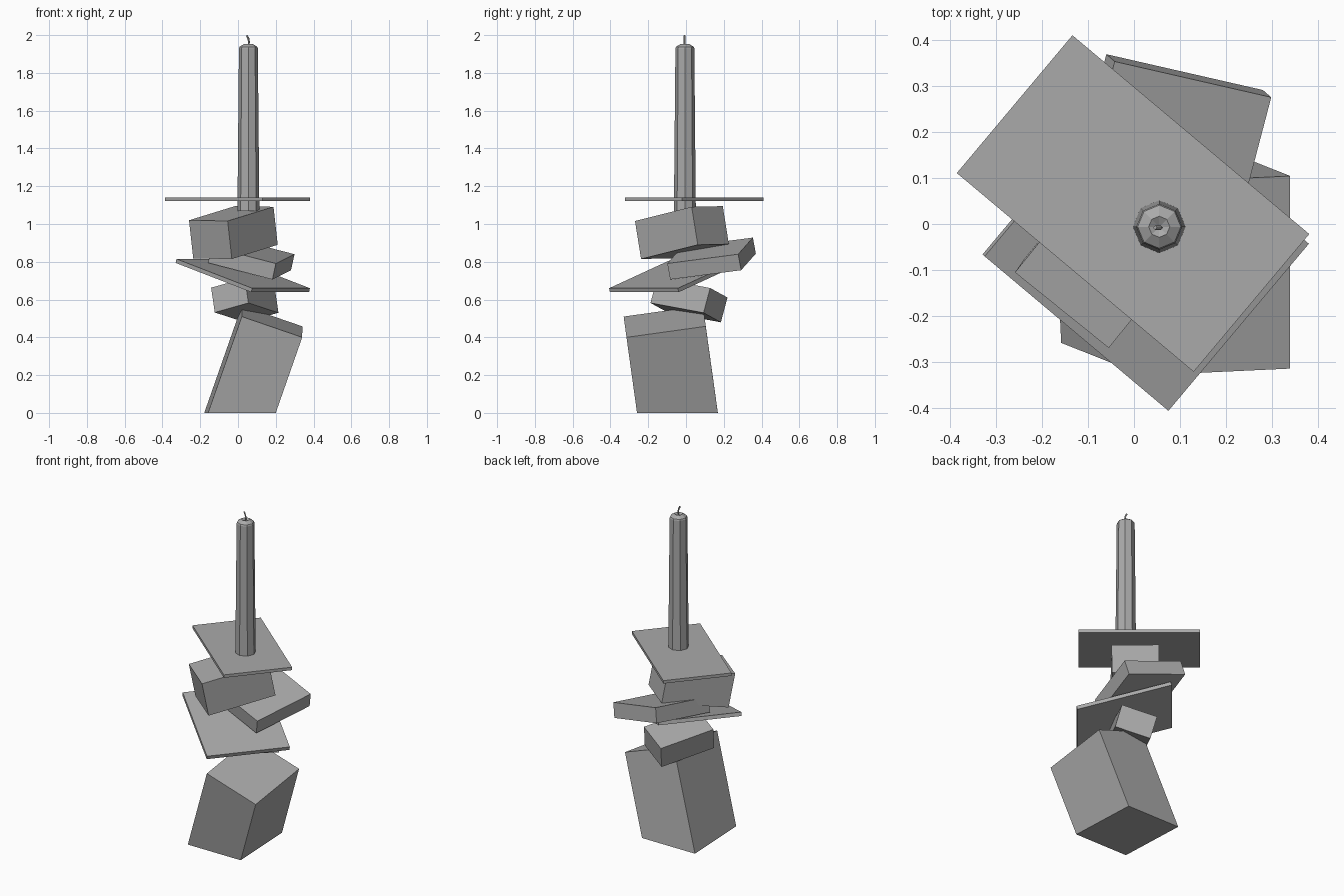
import bpy, bmesh, math
from mathutils import Vector, Matrix

cube = bpy.data.objects.get("Cube")
if cube:
    bpy.data.objects.remove(cube)


def material(name, rgb):
    m = bpy.data.materials.new(name)
    m.use_nodes = True
    m.diffuse_color = (*rgb, 1)
    m.node_tree.nodes["Principled BSDF"].inputs["Base Color"].default_value = (*rgb, 1)
    return m


GREY = material("plain grey", (0.4, 0.4, 0.4))


def finish(name, bm):
    bmesh.ops.recalc_face_normals(bm, faces=bm.faces)
    mesh = bpy.data.meshes.new(name)
    bm.to_mesh(mesh)
    bm.free()
    mesh.materials.append(GREY)
    obj = bpy.data.objects.new(name, mesh)
    bpy.context.collection.objects.link(obj)
    return obj


def block(name, corner, a, b, thick, cut_ground=False):
    """Tilted slab: a corner, two edges of one face, and a thickness along its normal."""
    corner, a, b = Vector(corner), Vector(a), Vector(b)
    b -= a * (a.dot(b) / a.dot(a))
    c = a.cross(b).normalized() * thick
    frame = Matrix((a, b, c)).transposed().to_4x4()
    frame.translation = corner + (a + b + c) / 2
    bm = bmesh.new()
    bmesh.ops.create_cube(bm, size=1, matrix=frame)
    if cut_ground:
        geom = bm.verts[:] + bm.edges[:] + bm.faces[:]
        cut = bmesh.ops.bisect_plane(bm, geom=geom, plane_co=(0, 0, 0),
                                     plane_no=(0, 0, 1), clear_inner=True)
        rim = [e for e in cut["geom_cut"] if isinstance(e, bmesh.types.BMEdge)]
        bmesh.ops.contextual_create(bm, geom=rim)
    return finish(name, bm)


# Stack of tilted blocks, bottom to top
block("base_block", (0.02, -0.33, 0.51), (0.32, 0.015, -0.11), (0.01, 0.42, 0.055),
      -0.8, cut_ground=True)
block("small_block", (0.055, -0.188, 0.582), (0.159, 0.281, -0.052),
      (-0.179, 0.09, -0.05), 0.137)
block("lower_plate", (0.075, -0.407, 0.66), (0.306, 0.364, 0), (-0.4, 0.337, 0.155), -0.022)
block("flat_block", (0.299, 0.276, 0.84), (-0.341, 0.078, 0.088), (-0.095, -0.376, -0.05), -0.088)
block("upper_block", (-0.055, -0.27, 1.016), (0.243, 0.30, 0.075), (-0.2, 0.17, 0.005), -0.205)
block("top_plate", (-0.386, 0.111, 1.14), (0.516, -0.433, 0), (0.252, 0.30, 0), -0.018)


def lathe(name, profile, centre, sides):
    bm = bmesh.new()
    verts = [bm.verts.new((0, -r, z)) for r, z in profile]
    edges = [bm.edges.new(pair) for pair in zip(verts, verts[1:])]
    bmesh.ops.spin(bm, geom=verts + edges, axis=(0, 0, 1), cent=(0, 0, 0),
                   angle=math.tau, steps=sides, use_merge=True)
    bmesh.ops.remove_doubles(bm, verts=bm.verts, dist=0.0005)
    bmesh.ops.translate(bm, verts=bm.verts, vec=centre)
    return finish(name, bm)


# Tapered candle with a bevelled rim and a small melted dip
lathe("candle", [(0, 1.07), (0.058, 1.07), (0.05, 1.93), (0.047, 1.938), (0.023, 1.953),
                 (0, 1.94)], (0.055, -0.006, 0), 8)

# Bent wick
curve = bpy.data.curves.new("wick", "CURVE")
curve.dimensions = "3D"
curve.bevel_depth = 0.005
curve.bevel_resolution = 0
curve.use_fill_caps = True
path = [(0.055, 1.935), (0.058, 1.965), (0.055, 1.982), (0.046, 1.998)]
spline = curve.splines.new("POLY")
spline.points.add(len(path) - 1)
for point, (x, z) in zip(spline.points, path):
    point.co = (x, -0.008, z, 1)
curve.materials.append(GREY)
bpy.context.collection.objects.link(bpy.data.objects.new("wick", curve))
